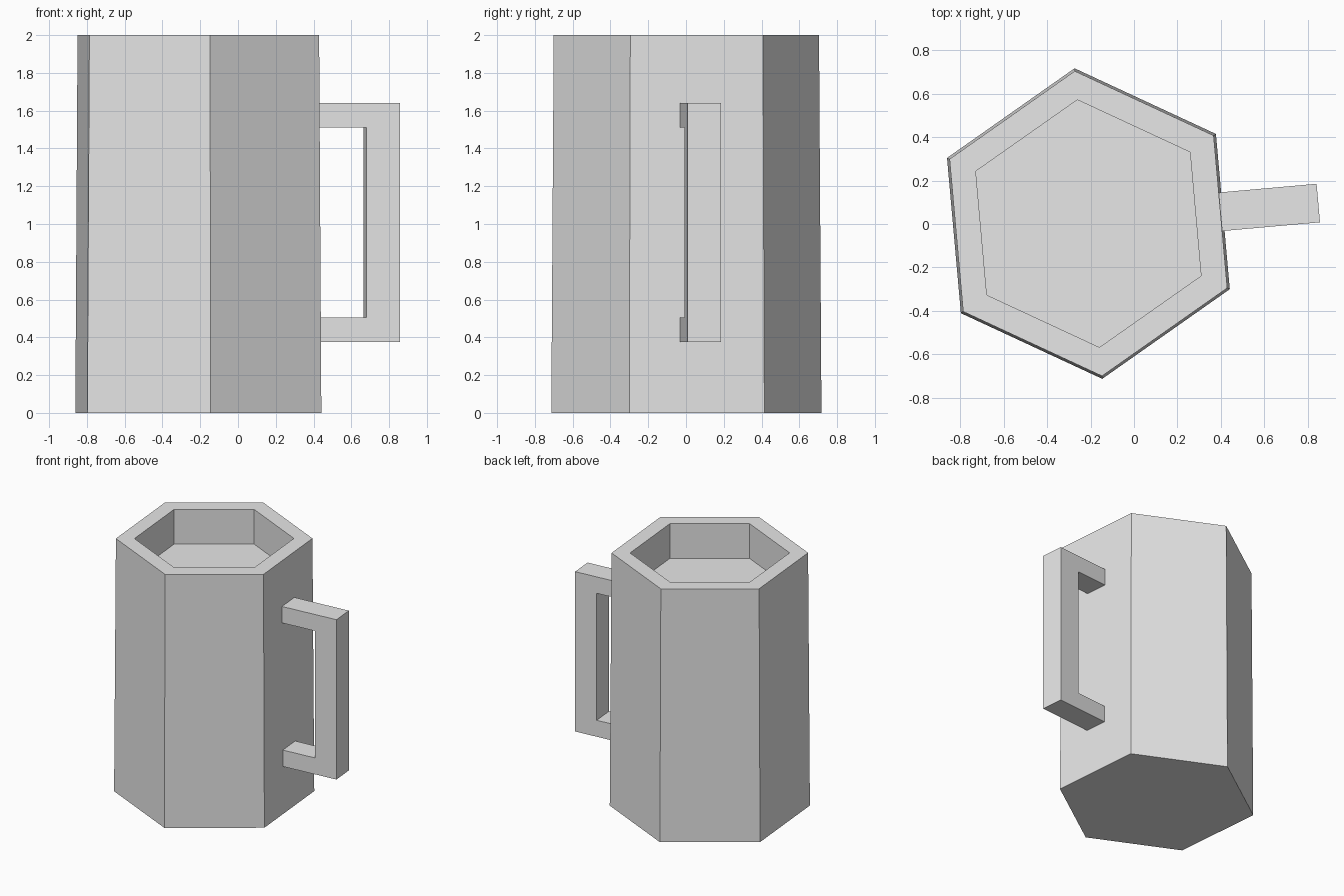
import bpy, bmesh, math
from mathutils import Matrix

cube = bpy.data.objects.get("Cube")
if cube:
    bpy.data.objects.remove(cube, do_unlink=True)

# Single plain grey
grey = bpy.data.materials.new("plain grey")
grey.use_nodes = True
COLOUR = (0.8, 0.8, 0.8, 1)
grey.diffuse_color = COLOUR
grey.node_tree.nodes["Principled BSDF"].inputs["Base Color"].default_value = COLOUR

# The mug axis and turn, shared by the body and handle
PLACE = Matrix.Translation((-0.21, 0.002, 0)) @ Matrix.Rotation(math.radians(5.1), 4, 'Z')


def finish(name, bm):
    bmesh.ops.recalc_face_normals(bm, faces=bm.faces)
    mesh = bpy.data.meshes.new(name)
    bm.to_mesh(mesh)
    bm.free()
    mesh.materials.append(grey)
    obj = bpy.data.objects.new(name, mesh)
    obj.matrix_world = PLACE
    bpy.context.collection.objects.link(obj)
    return obj


# Six-sided body: rings from the base up the outside, over the rim, down to the inner floor
SIDES = 6
RINGS = [(0.718, 0), (0.705, 2), (0.572, 2), (0.572, 1.725)]
bm = bmesh.new()
rings = []
for radius, z in RINGS:
    angles = [math.tau * (i + 0.5) / SIDES for i in range(SIDES)]
    rings.append([bm.verts.new((radius * math.cos(a), radius * math.sin(a), z)) for a in angles])
for low, high in zip(rings, rings[1:]):
    for i in range(SIDES):
        j = (i + 1) % SIDES
        bm.faces.new((low[i], low[j], high[j], high[i]))
bm.faces.new(rings[0])
bm.faces.new(rings[-1])
finish("mug_body", bm)

# Square handle: C-shaped outline extruded across its width, ends sunk in the wall
ROOT, GRIP, OUTER, HALF = 0.58, 0.885, 1.063, 0.089
OUTLINE = [(ROOT, 0.375), (OUTER, 0.375), (OUTER, 1.64), (ROOT, 1.64),
           (ROOT, 1.51), (GRIP, 1.51), (GRIP, 0.505), (ROOT, 0.505)]
bm = bmesh.new()
side = bm.faces.new([bm.verts.new((x, -HALF, z)) for x, z in OUTLINE])
extruded = bmesh.ops.extrude_face_region(bm, geom=[side])["geom"]
moved = [v for v in extruded if isinstance(v, bmesh.types.BMVert)]
bmesh.ops.translate(bm, verts=moved, vec=(0, 2 * HALF, 0))
finish("handle", bm)
